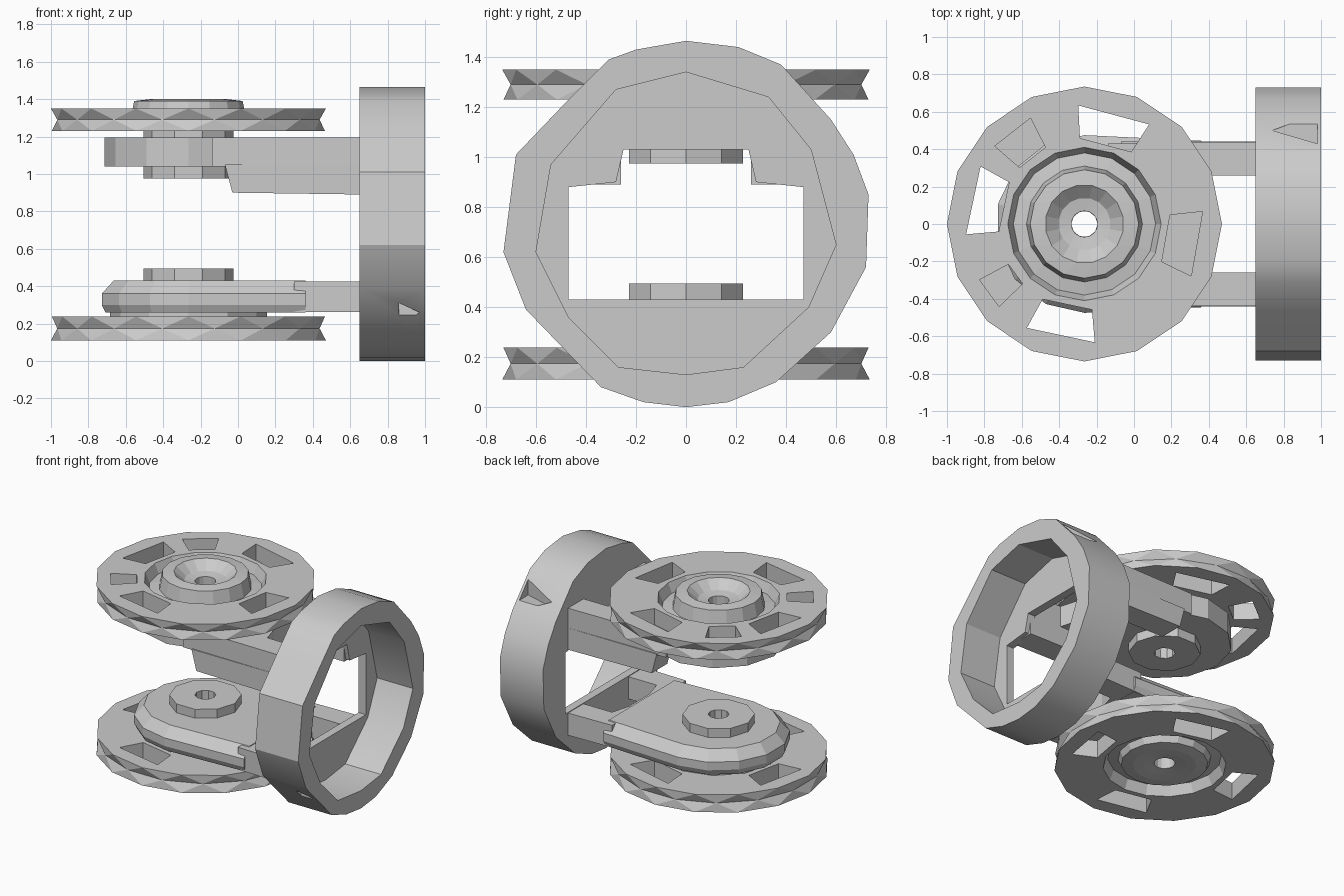
import bpy, bmesh
from math import sin, cos, pi, radians

old = bpy.data.objects.get("Cube")
if old:
    bpy.data.objects.remove(old, do_unlink=True)

GREY = (0.6, 0.6, 0.6, 1)
grey = bpy.data.materials.new("plain grey")
grey.use_nodes = True
grey.diffuse_color = GREY
grey.node_tree.nodes["Principled BSDF"].inputs["Base Color"].default_value = GREY

HUB_X = -0.265      # shared axis of the wheels and arm discs


def finish(name, bm):
    bmesh.ops.recalc_face_normals(bm, faces=bm.faces[:])
    mesh = bpy.data.meshes.new(name)
    bm.to_mesh(mesh)
    bm.free()
    mesh.materials.append(grey)
    obj = bpy.data.objects.new(name, mesh)
    bpy.context.collection.objects.link(obj)
    return obj


def polygon(radius, sides, turn=0):
    """Corners of a regular polygon round the hub axis."""
    steps = [2 * pi * i / sides + turn for i in range(sides)]
    return [(HUB_X + radius * cos(a), radius * sin(a)) for a in steps]


def bridge(bm, lower, upper):
    count = len(lower)
    for i in range(count):
        j = (i + 1) % count
        bm.faces.new((lower[i], lower[j], upper[j], upper[i]))


def loft(name, layers, axis):
    """Join stacked (outline, height) layers along an axis and cap both ends."""
    place = {"x": lambda a, b, h: (h, a, b),
             "y": lambda a, b, h: (a, h, b),
             "z": lambda a, b, h: (a, b, h)}[axis]
    bm = bmesh.new()
    loops = [[bm.verts.new(place(a, b, h)) for a, b in outline] for outline, h in layers]
    bm.faces.new(loops[0])
    bm.faces.new(loops[-1])
    for lower, upper in zip(loops, loops[1:]):
        bridge(bm, lower, upper)
    return finish(name, bm)


def prism(name, outline, low, high, axis):
    return loft(name, [(outline, low), (outline, high)], axis)


def lathe(name, profile, sides):
    """Spin a closed (radius, z, twist) profile about the hub axis."""
    bm = bmesh.new()
    rings = []
    for radius, z, twist in profile:
        outline = polygon(radius, sides, twist * pi / sides)
        rings.append([bm.verts.new((x, y, z)) for x, y in outline])
    for ring, after in zip(rings, rings[1:] + rings[:1]):
        bridge(bm, ring, after)
    bmesh.ops.triangulate(bm, faces=bm.faces[:])
    return finish(name, bm)


def cut(obj, cutter):
    mod = obj.modifiers.new("cut", "BOOLEAN")
    mod.operation = "DIFFERENCE"
    mod.solver = "EXACT"
    mod.object = cutter
    cutter.hide_render = True
    bpy.context.view_layer.update()
    graph = bpy.context.evaluated_depsgraph_get()
    mesh = bpy.data.meshes.new_from_object(obj.evaluated_get(graph))
    obj.modifiers.clear()
    obj.data = mesh
    bpy.data.objects.remove(cutter, do_unlink=True)


# Mounting ring: a slightly uneven cup open to +x
rim = [(0, 1.465), (0.21, 1.44), (0.38, 1.37), (0.58, 1.15), (0.67, 1.01), (0.73, 0.85),
       (0.72, 0.56), (0.58, 0.3), (0.36, 0.1), (0.17, 0.02), (0, 0), (-0.17, 0.02),
       (-0.34, 0.08), (-0.64, 0.39), (-0.73, 0.62), (-0.68, 1.01), (-0.47, 1.23),
       (-0.31, 1.39), (-0.2, 1.43)]
bore = [(0, 1.34), (0.33, 1.24), (0.5, 1.03), (0.6, 0.65), (0.49, 0.4), (0.23, 0.16), (0, 0.13),
        (-0.27, 0.16), (-0.47, 0.36), (-0.6, 0.62), (-0.54, 0.97), (-0.28, 1.27)]
ring = prism("mounting_ring", rim, 0.65, 1.0, "x")
cut(ring, prism("bore", bore, 0.71, 1.2, "x"))

# Stepped opening in the back plate
half = [(0.47, 0.43), (0.47, 0.88), (0.28, 0.9), (0.25, 1.03)]
opening = half + [(-y, z) for y, z in reversed(half)]
cut(ring, prism("opening", opening, 0.5, 0.9, "x"))

# Small triangular nicks in the ring's rim
cut(ring, prism("nick", [(0.86, 0.31), (0.97, 0.26), (0.86, 0.17)], -0.8, -0.5, "y"))
cut(ring, prism("nick", [(0.74, 0.5), (0.98, 0.59), (0.98, 0.43)], 1.2, 1.6, "z"))
ring.select_set(True)
bpy.context.view_layer.objects.active = ring
bpy.ops.object.shade_smooth_by_angle(angle=radians(28))


# Wheels: grooved rim, sunken ring round the hub, small centre hole
def wheel(name, face, back, hub, windows):
    d = 1 if face > back else -1
    profile = [
        (0.735, face, 0), (0.715, (face + back) / 2, 1), (0.73, back, 0),
        (0.07, back, 0), (0.07, face - 0.02 * d, 0), (0.14, face - 0.01 * d, 1),
        (0.21, hub, 1), (0.29, hub - 0.01 * d, 0), (0.31, face - 0.06 * d, 0),
        (0.38, face - 0.07 * d, 0), (0.41, face, 0)]
    obj = lathe(name, profile, 16)
    for angle, spread in windows:
        corners = [(0.46, -spread), (0.635, -spread), (0.635, spread), (0.46, spread)]
        outline = [(HUB_X + r * cos(radians(angle + s)), r * sin(radians(angle + s)))
                   for r, s in corners]
        cut(obj, prism("window", outline, min(face, back) - 0.1, max(face, back) + 0.1, "z"))


main_windows = [(75, 18), (168, 17), (258, 17), (350, 16)]
slim_windows = [(128, 11), (216, 8)]
wheel("upper_wheel", 1.35, 1.23, 1.40, main_windows + slim_windows)
wheel("lower_wheel", 0.11, 0.238, 0.115, main_windows)


# Upper arm disc, bosses and spindles, each with the same centre hole
def disc(name, radius, low, high, sides):
    lathe(name, [(radius, low, 0), (radius, high, 0), (0.07, high, 0), (0.07, low, 0)], sides)


disc("upper_arm_disc", 0.45, 1.04, 1.195, 12)
disc("upper_boss", 0.24, 0.975, 1.05, 10)
disc("upper_spindle", 0.24, 1.19, 1.24, 10)
disc("lower_boss", 0.24, 0.42, 0.495, 10)
disc("lower_spindle", 0.42, 0.23, 0.27, 12)


# Lower arm body: a round-ended slab with chamfered edges
def round_end(radius):
    arc = [(HUB_X + radius * cos(a), radius * sin(a))
           for a in [pi / 2 + pi * i / 7 for i in range(8)]]
    return arc + [(0.36, -radius + 0.03), (0.36, radius - 0.03)]


layers = [(round_end(r), z) for r, z in ((0.455, 0.26), (0.475, 0.30), (0.475, 0.36), (0.41, 0.43))]
body = loft("lower_arm_body", layers, "z")
cut(body, prism("hole", polygon(0.07, 10), 0.1, 0.6, "z"))

# Forked arms joining the discs to the ring
edge = [(-0.14, 0.43), (0.68, 0.44), (0.68, 0.26), (0.42, 0.26), (0.38, 0.12)]
fork = edge + [(x, -y) for x, y in reversed(edge)]
prism("upper_arm", fork, 1.04, 1.195, "z")
tips = [(max(x, 0.3), y) for x, y in fork]
prism("lower_arm_fork", tips, 0.262, 0.425, "z")

# Deeper rails under the upper fork
rail_side = [(-0.07, 1.05), (-0.03, 0.9), (0.68, 0.89), (0.68, 1.05)]
for side, label in ((1, "left"), (-1, "right")):
    prism(f"upper_{label}_rail", rail_side, side * 0.26, side * 0.44, "y")
